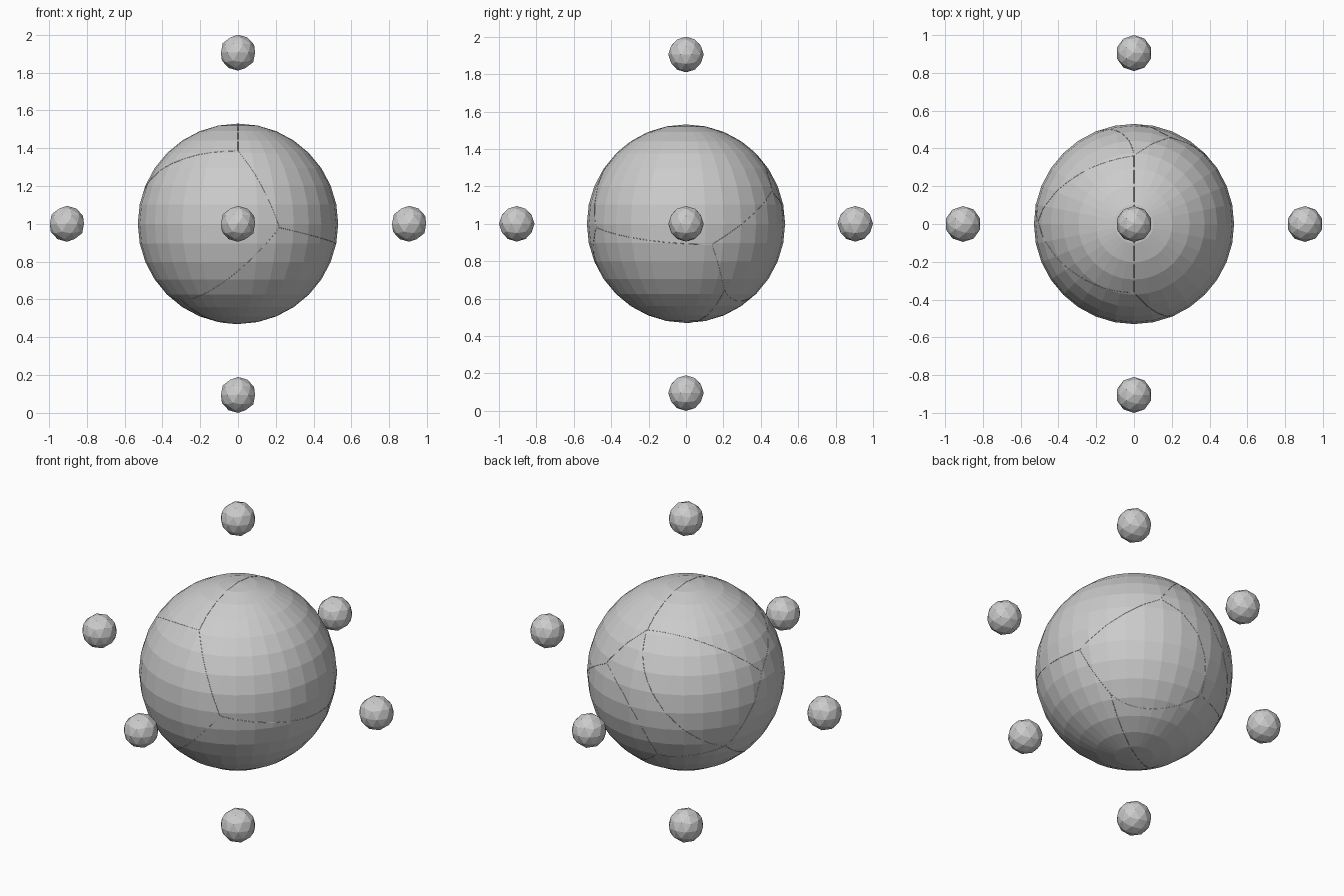
import bpy
from mathutils import Vector
from mathutils.bvhtree import BVHTree

if "Cube" in bpy.data.objects:
    bpy.data.objects.remove(bpy.data.objects["Cube"])

Z = 1.0      # height of the centre
R = 0.53     # big sphere
ORBIT, r = 0.905, 0.095   # small spheres

# central faceted sphere
bpy.ops.mesh.primitive_uv_sphere_add(segments=32, ring_count=16, radius=R, location=(0, 0, Z))
core = bpy.context.object
core.name = "central_sphere"

# six satellites, one on each axis direction
names = ("right", "left", "back", "front", "top", "bottom")
for i, name in enumerate(names):
    p = Vector((0, 0, Z))
    p[i // 2] += ORBIT * (1 if i % 2 == 0 else -1)
    bpy.ops.mesh.primitive_ico_sphere_add(subdivisions=2, radius=r, location=p)
    bpy.context.object.name = name + "_ball"

# hairline seams lying on the facets of the central sphere
pts = {
    "A": (0, -.36, .385), "B": (.22, -.48, -.02), "C": (0, .36, .385),
    "D": (-.51, .017, .144), "E": (.199, .459, .174), "F": (-.414, .222, -.245),
    "G": (.5, .14, -.11), "H": (-.11, .427, -.292), "K": (.337, .206, -.354),
    "N": (-.3, -.16, -.41),
    "p": (-.27, -.29, .35), "q": (-.152, .502, .074),
    "s": (-.014, .53, -.018), "t": (.141, .299, -.415),
}
paths = ("AC", "AB", "BG", "GE", "EC", "ApD", "CD", "CqF", "DF",
         "EsH", "GK", "KtH", "KN", "NB", "HF", "NF")
tree = BVHTree.FromPolygons([v.co for v in core.data.vertices],
                            [p.vertices[:] for p in core.data.polygons])


def arc(path):
    """Arc from first to last point, bent through a middle point if given."""
    ks = [Vector(pts[c]).normalized() for c in path]
    a, b = ks[0], ks[-1]
    bend = ks[1] - a.slerp(b, 0.5) if len(ks) == 3 else Vector()
    out = []
    for i in range(33):
        t = i / 32
        d = (a.slerp(b, t) + bend * 4 * t * (1 - t)).normalized()
        hit = tree.ray_cast(d * 2, -d)[0]
        out.append(hit if hit else d * R)
    return out


curve = bpy.data.curves.new("seams", "CURVE")
curve.dimensions = "3D"
curve.bevel_depth = 0.0015
curve.bevel_resolution = 0
for path in paths:
    co = arc(path)
    spline = curve.splines.new("POLY")
    spline.points.add(len(co) - 1)
    for sp, p in zip(spline.points, co):
        sp.co = (*p, 1)
seams = bpy.data.objects.new("seams", curve)
seams.location = (0, 0, Z)
bpy.context.collection.objects.link(seams)
